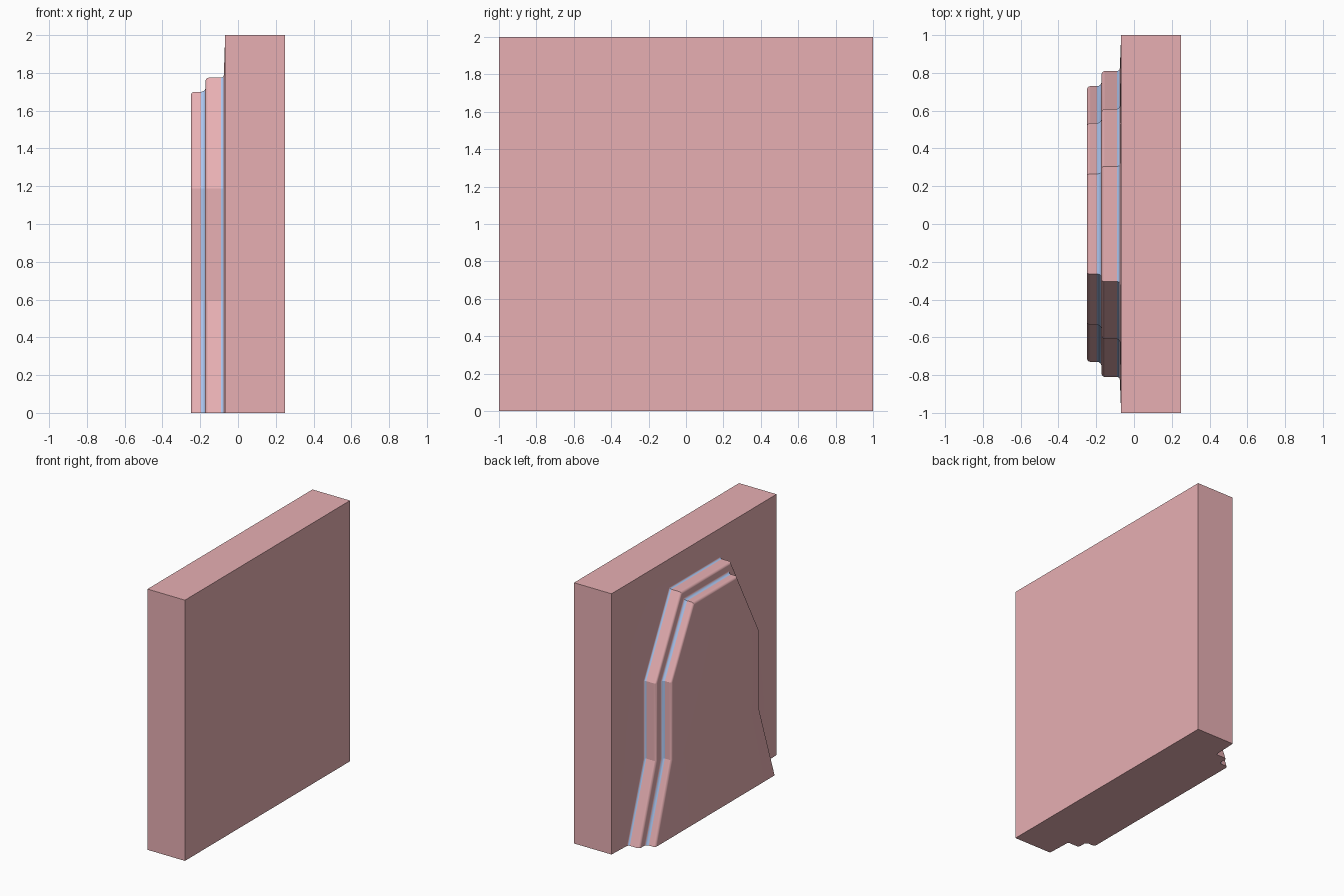
import bpy, bmesh
from math import sin, cos, pi, radians

if "Cube" in bpy.data.objects:
    bpy.data.objects.remove(bpy.data.objects["Cube"])

X_BACK, X_RIM = 0.25, -0.068


def material(name, color):
    m = bpy.data.materials.new(name)
    m.diffuse_color = color
    m.use_nodes = True
    m.node_tree.nodes["Principled BSDF"].inputs["Base Color"].default_value = m.diffuse_color
    return m


def arc(cx, cd, r, a0, a1, n=8):
    """Points (x, outward offset) along an arc, angles in degrees."""
    angles = [radians(a0 + (a1 - a0) * i / n) for i in range(n + 1)]
    return [(cx + r * cos(a), cd + r * sin(a)) for a in angles]


def arch_loop(x, d):
    """Faceted arch outline, open at the floor, grown outward by d."""
    half = [(0.81 + 1.07 * d, 0), (0.61 + d, 0.593),
            (0.61 + d, 1.187), (0.305 + 0.53 * d, 1.775 + d)]
    return [(x, y, z) for y, z in half] + [(x, -y, z) for y, z in reversed(half)]


def square_loop(x):
    half = [(1, 0), (1, 0.593), (1, 1.187), (1, 2)]
    return [(x, y, z) for y, z in half] + [(x, -y, z) for y, z in reversed(half)]


# Stepped moulding section: rounded lip, cove, rounded lip, cove
profile = arc(-0.23, -0.095, 0.02, 180, 90)
cove_1 = len(profile)
profile += arc(-0.195, -0.052, 0.023, 270, 360)
profile += arc(-0.152, -0.02, 0.02, 180, 90)
cove_2 = len(profile)
profile += arc(-0.09, 0.015, 0.015, 270, 360)

# The coloured part of each cove
blue_strips = set(range(cove_1, cove_1 + 5)) | set(range(cove_2, cove_2 + 5))

bm = bmesh.new()
loops = [arch_loop(x, d) for x, d in profile]
loops += [square_loop(X_RIM), square_loop(X_BACK)]
rings = [[bm.verts.new(p) for p in loop] for loop in loops]

# Raised front face and flat back
bm.faces.new(rings[0])
bm.faces.new(list(reversed(rings[-1])))

# Moulding bands, surround and slab sides
for i in range(len(rings) - 1):
    a, b = rings[i], rings[i + 1]
    for j in range(len(a) - 1):
        f = bm.faces.new((a[j], b[j], b[j + 1], a[j + 1]))
        f.material_index = 1 if i in blue_strips else 0

# Flat underside following the moulding section
for a, b in zip(rings, rings[1:]):
    bm.faces.new((a[0], a[-1], b[-1], b[0]))

bmesh.ops.recalc_face_normals(bm, faces=bm.faces[:])
mesh = bpy.data.meshes.new("stepped_arch_panel")
bm.to_mesh(mesh)
bm.free()

panel = bpy.data.objects.new("stepped_arch_panel", mesh)
bpy.context.collection.objects.link(panel)
mesh.materials.append(material("panel_red", (0.80, 0.43, 0.45, 1)))
mesh.materials.append(material("cove_blue", (0.40, 0.55, 0.85, 1)))

# Smooth the lips and coves, keep the arch facets crisp
bpy.context.view_layer.objects.active = panel
panel.select_set(True)
bpy.ops.object.shade_smooth_by_angle(angle=radians(15))
